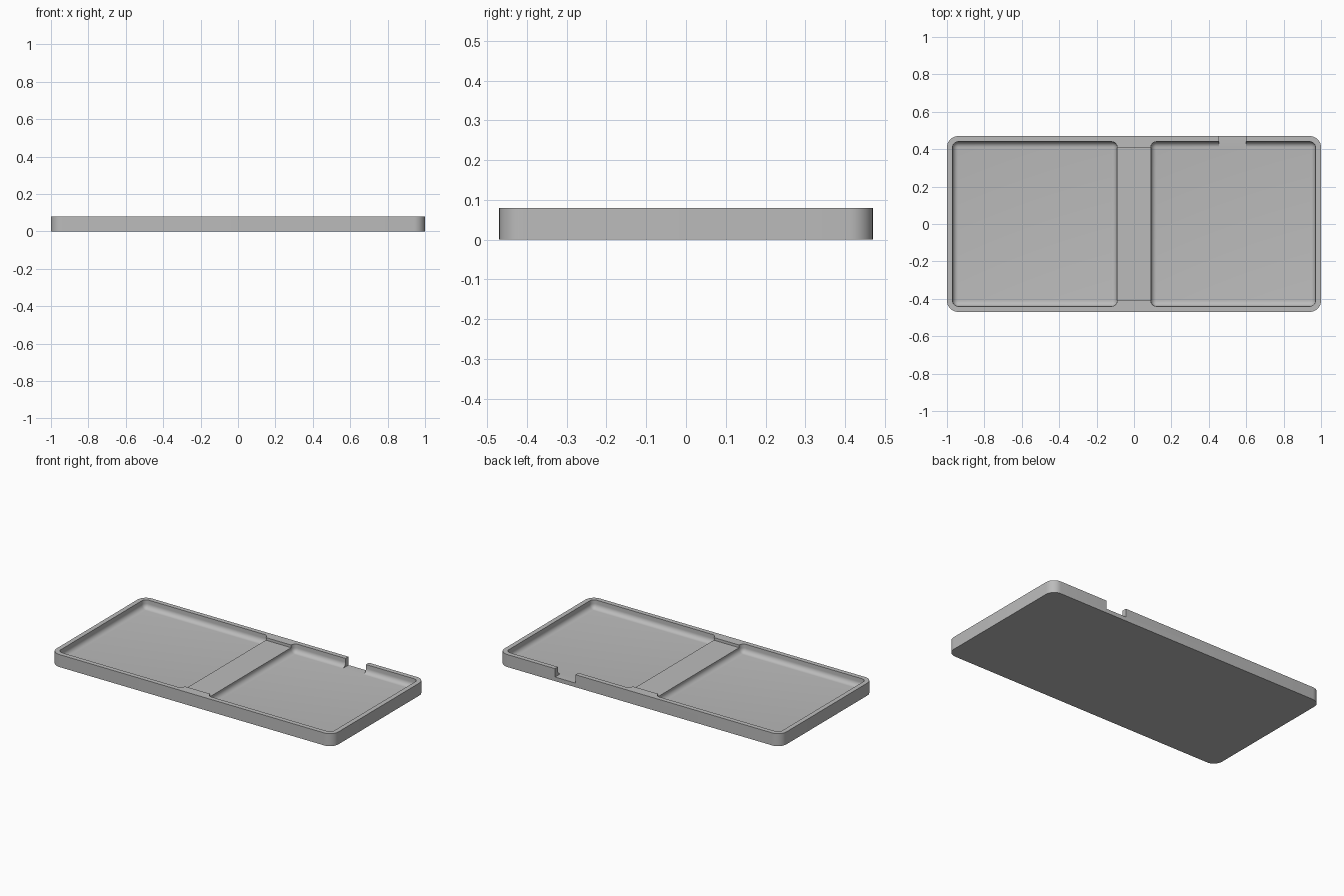
import bpy
import bmesh

cube = bpy.data.objects.get("Cube")
if cube:
    bpy.data.objects.remove(cube, do_unlink=True)

WIDTH, DEPTH, HEIGHT = 2.0, 0.94, 0.08
FLOOR = 0.026
ABOVE = 0.2          # cutters reach clear above the rim

grey = bpy.data.materials.new("plain grey")
grey.use_nodes = True
colour = (0.5, 0.5, 0.5, 1)
grey.diffuse_color = colour
grey.node_tree.nodes["Principled BSDF"].inputs["Base Color"].default_value = colour


def box(name, low, high, radius=0, round_floor=False):
    """Box between two corners, with rounded upright and optional floor edges."""
    bm = bmesh.new()
    bmesh.ops.create_cube(bm, size=1)
    for v in bm.verts:
        v.co = [(a + b) / 2 + c * (b - a) for a, b, c in zip(low, high, v.co)]
    if radius:
        edges = []
        for e in bm.edges:
            a, b = (v.co.z for v in e.verts)
            upright = abs(a - b) > 0.01
            at_floor = round_floor and max(a, b) < low[2] + 0.001
            if upright or at_floor:
                edges.append(e)
        bmesh.ops.bevel(bm, geom=edges, offset=radius, segments=8,
                        profile=0.5, affect='EDGES')
    mesh = bpy.data.meshes.new(name)
    bm.to_mesh(mesh)
    bm.free()
    mesh.materials.append(grey)
    obj = bpy.data.objects.new(name, mesh)
    bpy.context.collection.objects.link(obj)
    return obj


# Tray body
tray = box("tray", (-WIDTH / 2, -DEPTH / 2, 0), (WIDTH / 2, DEPTH / 2, HEIGHT), 0.06)

# Two filleted pockets, lowered bridge between them, notch in the back wall
cutters = [
    box("left_pocket_cutter", (0.09, -0.44, FLOOR), (0.97, 0.44, ABOVE), 0.03, True),
    box("right_pocket_cutter", (-0.97, -0.44, FLOOR), (-0.09, 0.44, ABOVE), 0.03, True),
    box("bridge_cutter", (-0.12, -0.41, HEIGHT - 0.017), (0.12, 0.41, ABOVE)),
    box("notch_cutter", (0.455, 0.4, FLOOR + 0.0003), (0.6, 0.55, ABOVE)),
]

bpy.ops.object.select_all(action='DESELECT')
bpy.context.view_layer.objects.active = tray
tray.select_set(True)
for cutter in cutters:
    cutter.hide_render = True
    cut = tray.modifiers.new(cutter.name, 'BOOLEAN')
    cut.operation = 'DIFFERENCE'
    cut.solver = 'EXACT'
    cut.object = cutter
    bpy.ops.object.modifier_apply(modifier=cut.name)
    bpy.data.objects.remove(cutter, do_unlink=True)

bpy.ops.object.shade_smooth_by_angle(angle=0.5)
